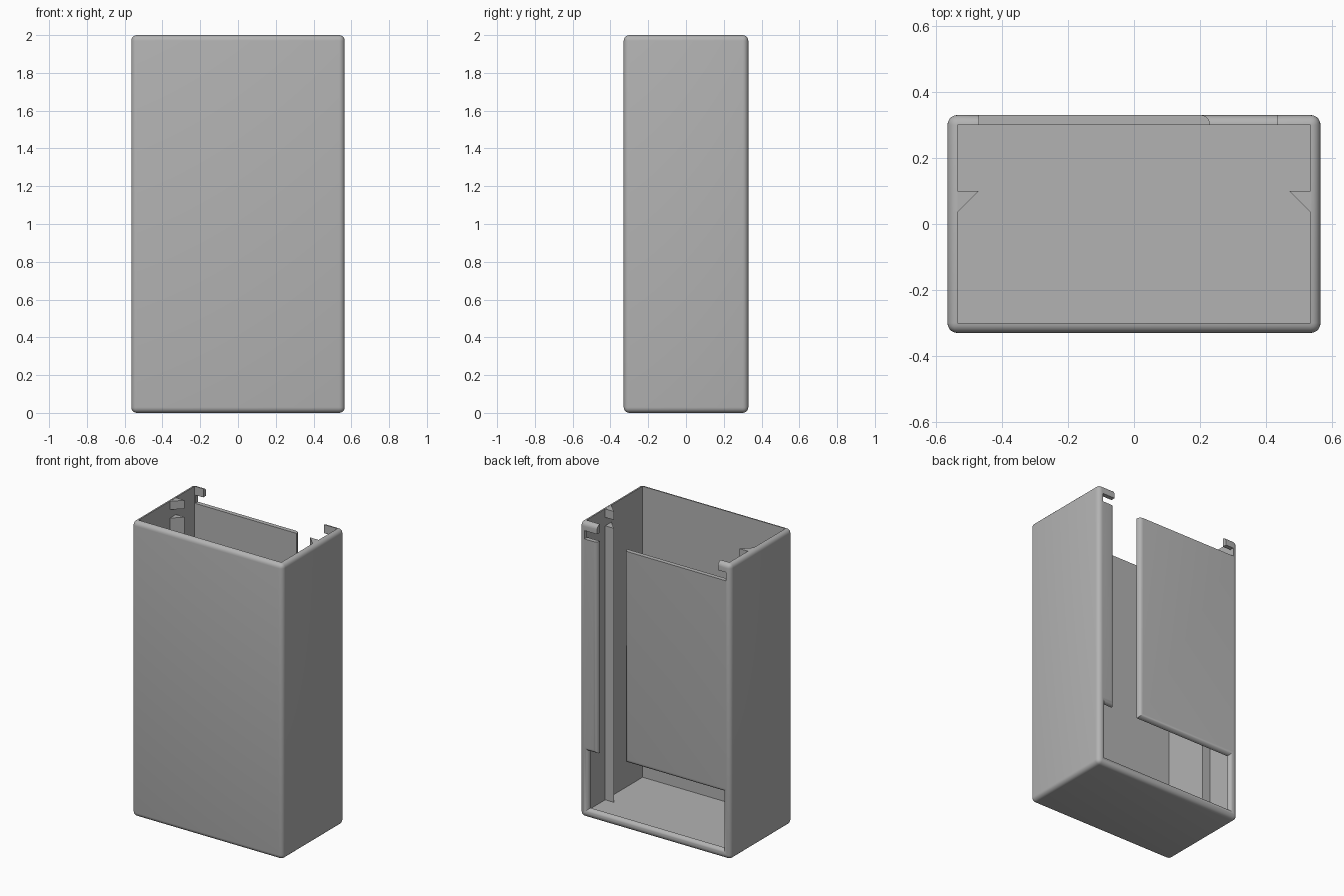
import bpy, bmesh, math

cube = bpy.data.objects.get("Cube")
if cube:
    bpy.data.objects.remove(cube, do_unlink=True)

W, D, H = 0.565, 0.33, 2.0      # half width, half depth, height
T = 0.03                        # wall thickness and edge radius
SLOT_LOW, SLOT_HIGH = 1.885, 1.942

grey = bpy.data.materials.new("plain grey")
grey.use_nodes = True
grey.diffuse_color = (0.45, 0.45, 0.45, 1)
grey.node_tree.nodes["Principled BSDF"].inputs["Base Color"].default_value = (0.45, 0.45, 0.45, 1)


def finish(bm, name):
    bmesh.ops.recalc_face_normals(bm, faces=bm.faces)
    mesh = bpy.data.meshes.new(name)
    bm.to_mesh(mesh)
    bm.free()
    mesh.materials.append(grey)
    obj = bpy.data.objects.new(name, mesh)
    bpy.context.collection.objects.link(obj)
    return obj


def box(name, x, y, z0, z1, radius=0):
    bm = bmesh.new()
    bmesh.ops.create_cube(bm, size=2)
    for v in bm.verts:
        v.co = (v.co.x * x, v.co.y * y, z1 if v.co.z > 0 else z0)
    if radius:
        bmesh.ops.bevel(bm, geom=bm.edges[:], offset=radius, segments=5,
                        profile=0.5, affect='EDGES')
    return finish(bm, name)


def loft(name, rings):
    """Closed solid through matching rings of points."""
    bm = bmesh.new()
    loops = [[bm.verts.new(p) for p in ring] for ring in rings]
    bm.faces.new(loops[0])
    bm.faces.new(loops[-1])
    for a, b in zip(loops, loops[1:]):
        for i in range(len(a)):
            j = (i + 1) % len(a)
            bm.faces.new((a[i], a[j], b[j], b[i]))
    return finish(bm, name)


def subtract(target, cutter):
    cutter.hide_render = True
    mod = target.modifiers.new("cut", 'BOOLEAN')
    mod.operation = 'DIFFERENCE'
    mod.solver = 'EXACT'
    mod.object = cutter
    bpy.context.view_layer.objects.active = target
    bpy.ops.object.modifier_apply(modifier=mod.name)
    bpy.data.objects.remove(cutter, do_unlink=True)


# Rounded case, hollowed from the top
case = box("case", W, D, 0, H, T)
subtract(case, box("cavity", W - T, D - T, T, H + 0.2))

# Back opening outline: x, z, and the direction its outer edge flares
outline = [
    (-0.505, 0.06, -1, -1), (0.505, 0.06, 1, -1),
    (0.505, 0.45, 1, 1), (0.435, 0.45, 1, 1),
    (0.435, SLOT_LOW, 1, 0), (0.53, SLOT_LOW, 0, 0),
    (0.53, SLOT_HIGH, 0, 0), (0.435, SLOT_HIGH, 0, 0),
    (0.435, 2.1, 0, 0), (-0.47, 2.1, 0, 0),
    (-0.47, SLOT_HIGH, 0, 0), (-0.53, SLOT_HIGH, 0, 0),
    (-0.53, SLOT_LOW, 0, 0), (0.23, SLOT_LOW, -1, 0),
    (0.23, 0.45, -1, 1), (-0.505, 0.45, -1, 1),
]
R = 0.028
steps = [(D - T - 0.01, 0)]
for i in range(6):
    a = math.pi / 2 * i / 5
    steps.append((D - R + R * math.sin(a), R * (1 - math.cos(a))))
steps.append((D + 0.02, R))
subtract(case, loft("back_opening", [
    [(x + dx * f, y, z + dz * f) for x, z, dx, dz in outline] for y, f in steps]))

# Wedge ribs on both inner walls, broken by the sliding slot
parts = [case]
for side, sx in (("left", 1), ("right", -1)):
    for level, z0, z1 in (("lower", T - 0.005, SLOT_LOW), ("upper", SLOT_HIGH, H - 0.001)):
        tri = [(0.54, 0.10), (0.47, 0.10), (0.535, 0.035), (0.54, 0.035)]
        parts.append(loft(f"{side}_{level}_rib",
                          [[(sx * x, y, z) for x, y in tri] for z in (z0, z1)]))

# Smooth rounded edges, keep corners sharp
bpy.ops.object.select_all(action='DESELECT')
for p in parts:
    p.select_set(True)
bpy.context.view_layer.objects.active = case
bpy.ops.object.shade_smooth_by_angle(angle=math.radians(30))
